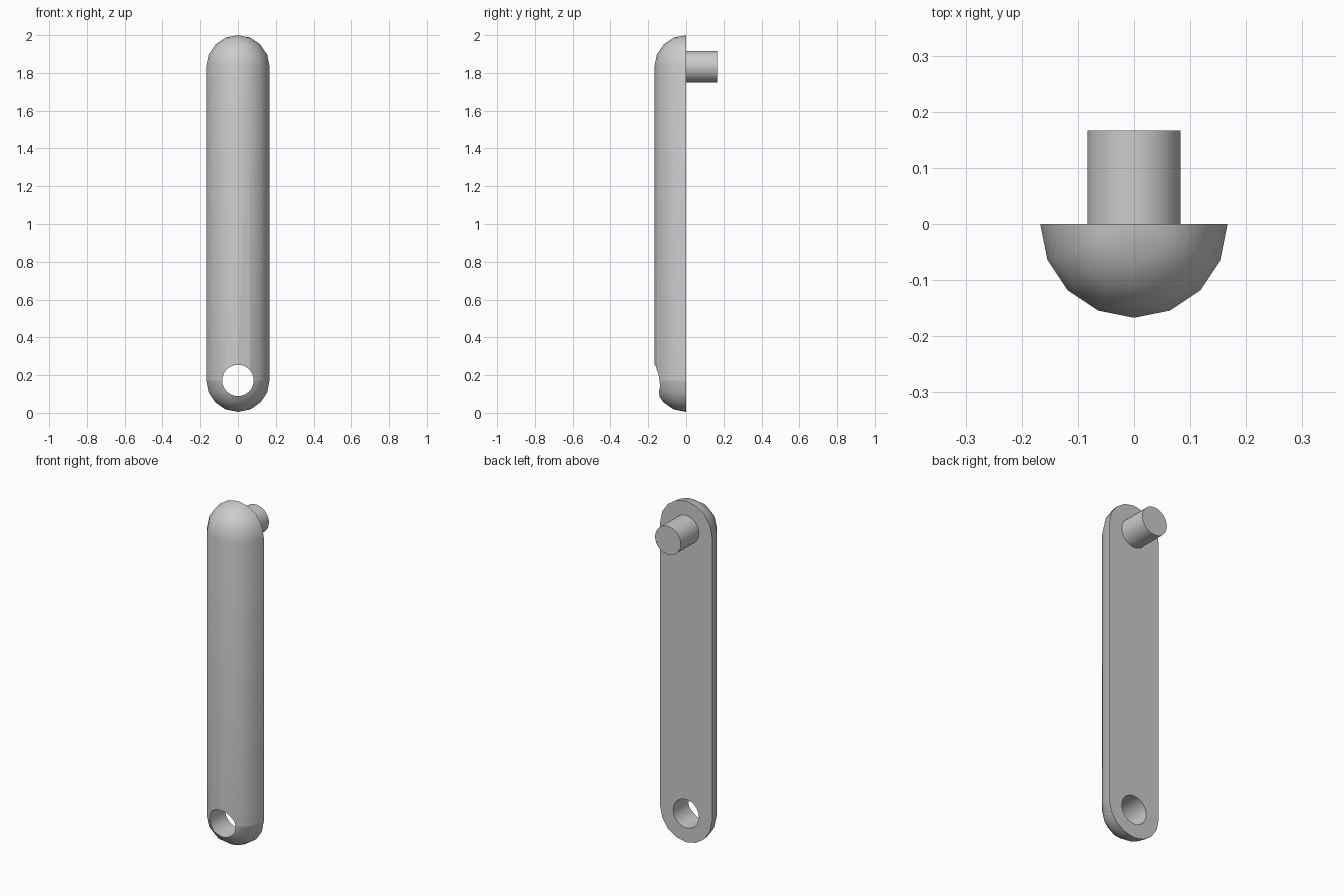
import bpy, bmesh, math
from mathutils import Matrix, Vector

if "Cube" in bpy.data.objects:
    bpy.data.objects.remove(bpy.data.objects["Cube"], do_unlink=True)

R = 0.167            # half width of the arm
PIN = 0.083          # radius of pin and hole
LOW, HIGH = 0.172, 2 - R

grey = bpy.data.materials.new("plain grey")
grey.use_nodes = True
colour = (0.60, 0.60, 0.60, 1)
grey.diffuse_color = colour
grey.node_tree.nodes["Principled BSDF"].inputs["Base Color"].default_value = colour


def make_object(name, bm):
    bmesh.ops.recalc_face_normals(bm, faces=bm.faces)
    mesh = bpy.data.meshes.new(name)
    bm.to_mesh(mesh)
    bm.free()
    mesh.materials.append(grey)
    obj = bpy.data.objects.new(name, mesh)
    bpy.context.collection.objects.link(obj)
    return obj


def rod(name, y0, y1, z):
    # Cylinder lying along y
    bm = bmesh.new()
    place = Matrix.Translation((0, (y0 + y1) / 2, z)) @ Matrix.Rotation(math.pi / 2, 4, "X")
    bmesh.ops.create_cone(bm, cap_ends=True, segments=32, radius1=PIN, radius2=PIN,
                          depth=y1 - y0, matrix=place)
    return make_object(name, bm)


def smooth(obj):
    bpy.ops.object.select_all(action="DESELECT")
    obj.select_set(True)
    bpy.context.view_layer.objects.active = obj
    bpy.ops.object.shade_smooth_by_angle(angle=math.radians(32))


# Arm: a sphere split at its equator into a capsule, then halved with a flat back
bm = bmesh.new()
bmesh.ops.create_uvsphere(bm, u_segments=16, v_segments=8, radius=R)
cut = bmesh.ops.bisect_plane(bm, geom=bm.verts[:] + bm.edges[:] + bm.faces[:],
                             plane_co=(0, 0, 0), plane_no=(0, 0, 1))
equator = [e for e in bm.edges if all(abs(v.co.z) < 1e-4 for v in e.verts)]
bmesh.ops.split_edges(bm, edges=equator)
for f in bm.faces:
    f.tag = f.calc_center_median().z > 0
upper = {v for f in bm.faces if f.tag for v in f.verts}
for v in bm.verts:
    v.co.z += HIGH if v in upper else LOW
rims = [e for e in bm.edges if e.is_boundary]
bmesh.ops.bridge_loops(bm, edges=rims)
cut = bmesh.ops.bisect_plane(bm, geom=bm.verts[:] + bm.edges[:] + bm.faces[:],
                             plane_co=(0, 0, 0), plane_no=(0, 1, 0),
                             dist=1e-5, clear_outer=True)
bmesh.ops.holes_fill(bm, edges=[e for e in bm.edges if e.is_boundary], sides=0)
arm = make_object("arm", bm)

# Round hole through the lower end
cutter = rod("hole_cutter", -0.4, 0.2, LOW)
cutter.hide_render = True
cutter.hide_viewport = True
hole = arm.modifiers.new("hole", "BOOLEAN")
hole.operation = "DIFFERENCE"
hole.solver = "EXACT"
hole.object = cutter
bpy.context.view_layer.objects.active = arm
bpy.ops.object.modifier_apply(modifier="hole")
bpy.data.objects.remove(cutter, do_unlink=True)
smooth(arm)

# Pin on the back of the upper end
smooth(rod("pin", 0, R, HIGH))
